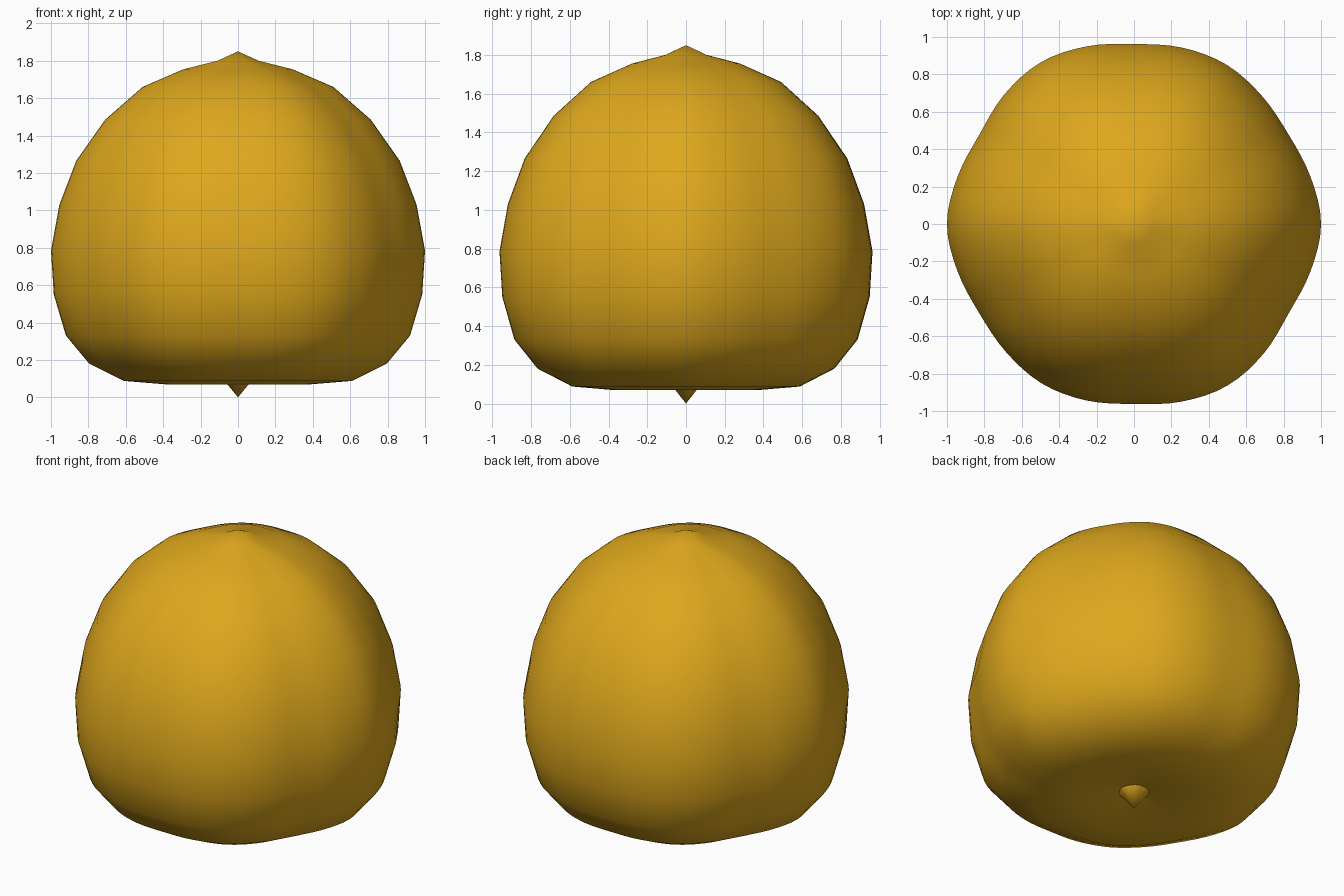
import bpy, bmesh, math

if "Cube" in bpy.data.objects:
    bpy.data.objects.remove(bpy.data.objects["Cube"], do_unlink=True)

gold = bpy.data.materials.new("golden_yellow")
gold.use_nodes = True
gold.diffuse_color = (0.73, 0.39, 0.012, 1)
gold.node_tree.nodes["Principled BSDF"].inputs["Base Color"].default_value = gold.diffuse_color

# Vertical profile (radius, height) between the two pointed tips
profile = [(0.09, 0.11), (0.2, 0.09), (0.39, 0.07), (0.61, 0.088), (0.795, 0.18),
           (0.92, 0.33), (0.985, 0.55), (1.0, 0.785), (0.955, 1.03), (0.865, 1.265),
           (0.71, 1.485), (0.51, 1.66), (0.29, 1.755), (0.11, 1.80)]
# Outline radius every 15 degrees over one half turn; the other half repeats it
outline = [1.0, 0.977, 0.955, 0.968, 0.985, 0.977, 0.962, 0.983, 0.998, 0.98, 0.955, 0.977]
STEPS = 96


def outline_radius(turn):
    """Smooth rounded-hexagon radius, turn in 0..1 (uniform B-spline)."""
    t = turn * 2 * len(outline)
    i, f = int(t), t - int(t)
    a, b, c, d = (outline[(i + k) % len(outline)] for k in (-1, 0, 1, 2))
    return b + f / 2 * (c - a + f * (2 * a - 5 * b + 4 * c - d + f * (3 * (b - c) + d - a)))


# Body: rounded-hexagon rings stacked along the profile, closed by pointed tips
bm = bmesh.new()
rings = []
for radius, z in profile:
    ring = []
    for s in range(STEPS):
        angle = 2 * math.pi * s / STEPS
        r = radius * outline_radius(s / STEPS)
        ring.append(bm.verts.new((r * math.cos(angle), r * math.sin(angle), z)))
    rings.append(ring)
bottom_tip = bm.verts.new((0, 0, 0))
top_tip = bm.verts.new((0, 0, 1.85))
for s in range(STEPS):
    n = (s + 1) % STEPS
    for low, high in zip(rings, rings[1:]):
        bm.faces.new((low[s], low[n], high[n], high[s]))
    bm.faces.new((bottom_tip, rings[0][n], rings[0][s]))
    bm.faces.new((top_tip, rings[-1][s], rings[-1][n]))
bmesh.ops.recalc_face_normals(bm, faces=bm.faces)
mesh = bpy.data.meshes.new("body")
bm.to_mesh(mesh)
bm.free()
mesh.materials.append(gold)
body = bpy.data.objects.new("body", mesh)
bpy.context.collection.objects.link(body)

# Smooth shading with a crisp edge around the bottom tip
bpy.ops.object.select_all(action='DESELECT')
body.select_set(True)
bpy.context.view_layer.objects.active = body
bpy.ops.object.shade_smooth_by_angle(angle=math.radians(35))
